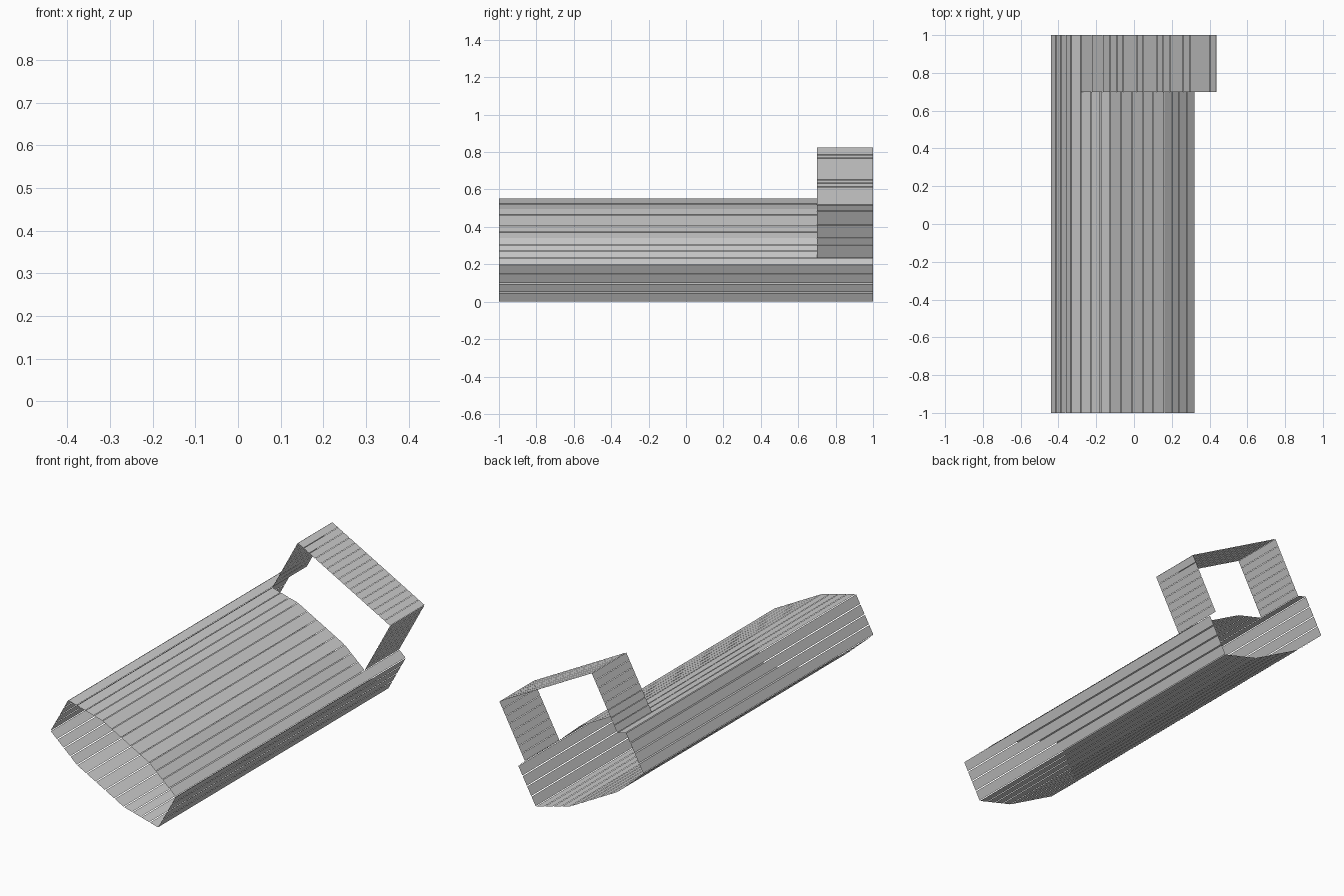
import bpy, bmesh, math

if "Cube" in bpy.data.objects:
    bpy.data.objects.remove(bpy.data.objects["Cube"])

# Cross-section frame: a profile tilted in the x-z plane, extruded along y
CX, CZ, ANGLE = -0.06, 0.276, math.radians(28.5)
BACK_CUT = 0.70


def world(u, v):
    """Tilted profile coordinates (u long, v short) to x, z."""
    c, s = math.cos(ANGLE), math.sin(ANGLE)
    return CX + u * c + v * s, CZ - u * s + v * c


def slatted_shell(name, path, y0, y1, slat, gap):
    """Open sheet along a path, made of thin flat slats with fine gaps."""
    bm = bmesh.new()
    for (u0, v0), (u1, v1) in zip(path, path[1:]):
        length = math.hypot(u1 - u0, v1 - v0)
        n = max(1, round(length / slat))
        margin = gap / 2 / length
        for i in range(n):
            ends = []
            for t in (i / n + margin, (i + 1) / n - margin):
                ends.append(world(u0 + (u1 - u0) * t, v0 + (v1 - v0) * t))
            (xa, za), (xb, zb) = ends
            bm.faces.new([bm.verts.new(p) for p in
                          ((xa, y0, za), (xb, y0, zb), (xb, y1, zb), (xa, y1, za))])
    mesh = bpy.data.meshes.new(name)
    bm.to_mesh(mesh)
    bm.free()
    obj = bpy.data.objects.new(name, mesh)
    bpy.context.collection.objects.link(obj)
    return obj


END, SIDE, BULGE, LEG, TOP = 0.373, 0.112, 0.162, 0.32, 0.45
leg_v = SIDE + (END - LEG) / (END - BULGE) * (BULGE - SIDE)

# Full-length floor, side walls and the narrow roof edges beside the frame
slatted_shell("lower_shell",
              [(-LEG, leg_v), (-END, SIDE), (-END, -SIDE), (-BULGE, -BULGE),
               (BULGE, -BULGE), (END, -SIDE), (END, SIDE), (LEG, leg_v)],
              -1, 1, 0.06, 0.005)

# Roof stops where the raised frame begins
slatted_shell("roof_shell",
              [(-LEG, leg_v), (-BULGE, BULGE), (BULGE, BULGE), (LEG, leg_v)],
              -1, BACK_CUT, 0.06, 0.003)

# Raised frame at the back: two legs and a flat top
slatted_shell("raised_frame",
              [(-LEG, leg_v), (-LEG, TOP), (LEG, TOP), (LEG, leg_v)],
              BACK_CUT, 1, 0.04, 0.002)
